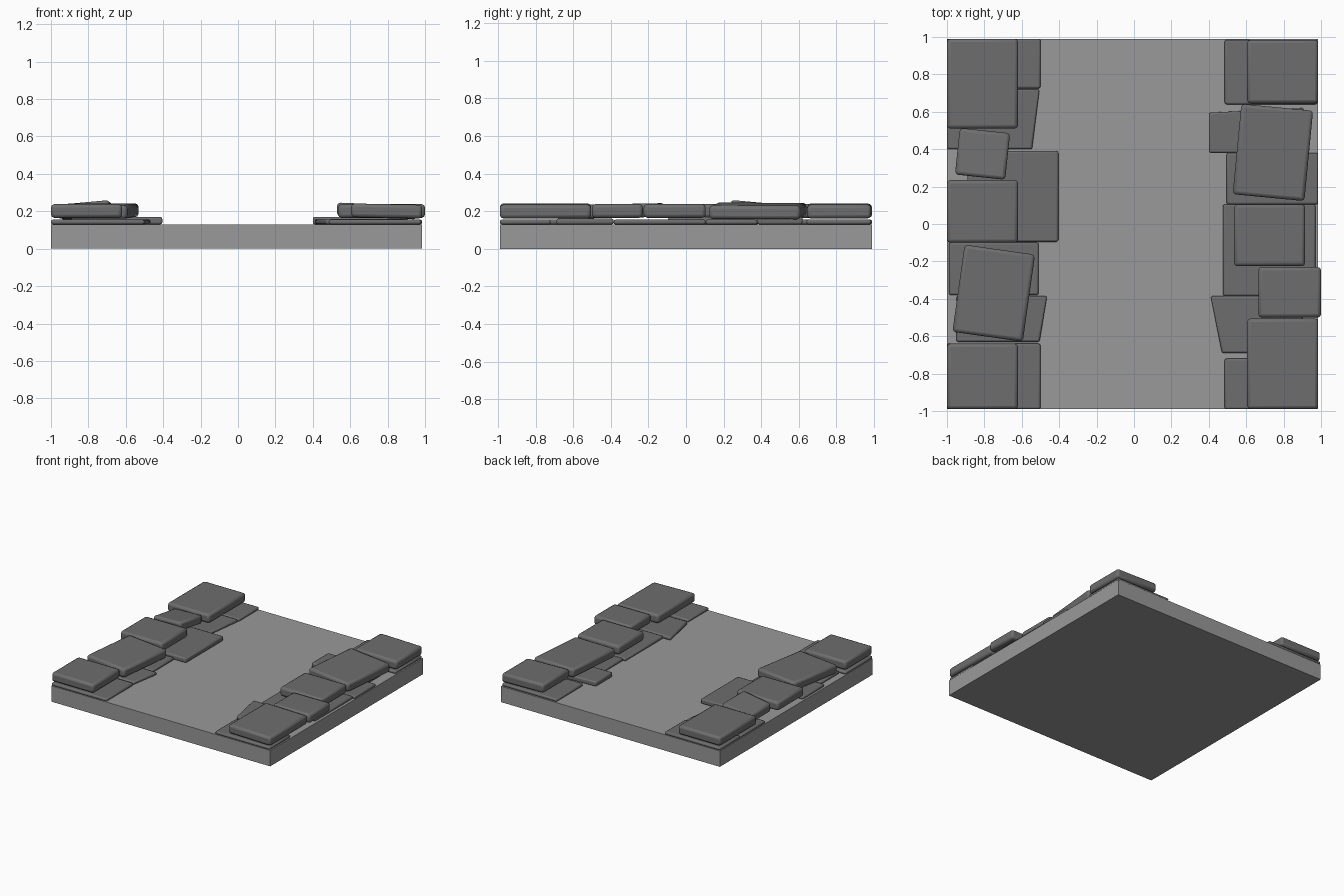
import bpy
import bmesh
from math import radians
from mathutils import Matrix

cube = bpy.data.objects.get("Cube")
if cube:
    bpy.data.objects.remove(cube)


def material(name, grey):
    mat = bpy.data.materials.new(name)
    mat.use_nodes = True
    colour = (grey, grey, grey, 1)
    mat.diffuse_color = colour
    mat.node_tree.nodes["Principled BSDF"].inputs["Base Color"].default_value = colour
    return mat


path_grey = material("path grey", 0.32)
stone_grey = material("stone grey", 0.155)


def block(name, mat, x, y, z, turn=0, tilt=(0, 0), slant=(0, 0), bevel=0.0):
    """Box between the x, y and z limits. turn: degrees about z; tilt: slope of
    the block along x and y; slant: shift of the inner edge (along x) and of
    the outer edge (along y) that gives a tapered outline."""
    centre = ((x[0] + x[1]) / 2, (y[0] + y[1]) / 2, (z[0] + z[1]) / 2)
    bm = bmesh.new()
    bmesh.ops.create_cube(bm, size=1)
    bmesh.ops.scale(bm, vec=(x[1] - x[0], y[1] - y[0], z[1] - z[0]), verts=bm.verts)
    inner = -1 if centre[0] > 0 else 1
    for v in bm.verts:
        if v.co.x * inner > 0 and v.co.y < 0:
            v.co.x += slant[0]
        if v.co.x * inner > 0 and v.co.y > 0:
            v.co.y += slant[1]
    bmesh.ops.rotate(bm, cent=(0, 0, 0), verts=bm.verts,
                     matrix=Matrix.Rotation(radians(turn), 3, "Z"))
    for v in bm.verts:
        v.co.z += v.co.x * tilt[0] + v.co.y * tilt[1]
    mesh = bpy.data.meshes.new(name)
    bm.to_mesh(mesh)
    bm.free()
    mesh.materials.append(mat)
    obj = bpy.data.objects.new(name, mesh)
    obj.location = centre
    bpy.context.collection.objects.link(obj)
    if bevel:
        mod = obj.modifiers.new("worn edges", "BEVEL")
        mod.width = bevel
        mod.segments = 2
        bpy.context.view_layer.objects.active = obj
        obj.select_set(True)
        bpy.ops.object.shade_smooth_by_angle(angle=radians(30))
        obj.select_set(False)
    return obj


# Ground slab
block("path_slab", path_grey, (-1, 0.985), (-0.99, 0.99), (0, 0.13))

# Thin lower stones: x limits, y limits, top, slant
LOW = {
    "right": [
        ((-1, -0.5), (-0.99, -0.64), 0.155, (0, 0)),
        ((-0.95, -0.465), (-0.63, -0.385), 0.155, (-0.04, 0)),
        ((-0.99, -0.51), (-0.38, -0.1), 0.155, (0, 0)),
        ((-0.89, -0.405), (-0.095, 0.39), 0.17, (0, 0)),
        ((-1, -0.505), (0.4, 0.72), 0.155, (-0.04, 0)),
        ((-1, -0.5), (0.725, 0.99), 0.155, (0, 0)),
    ],
    "left": [
        ((0.485, 0.98), (-0.99, -0.72), 0.155, (0, 0)),
        ((0.41, 0.9), (-0.69, -0.385), 0.16, (0.06, 0)),
        ((0.475, 0.97), (-0.385, 0.105), 0.155, (0, 0)),
        ((0.495, 0.985), (0.105, 0.38), 0.155, (0, 0)),
        ((0.4, 0.91), (0.38, 0.62), 0.17, (0, -0.025)),
        ((0.485, 0.98), (0.64, 0.985), 0.155, (0, 0)),
    ],
}

# Thick upper stones: x limits, y limits, turn, tilt
HIGH = {
    "right": [
        ((-1, -0.62), (-0.99, -0.64), 0, (0, 0)),
        ((-0.94, -0.56), (-0.605, -0.135), -8, (0, 0.02)),
        ((-1, -0.62), (-0.1, 0.235), 0, (0, 0)),
        ((-0.945, -0.675), (0.25, 0.5), -6, (0.08, -0.1)),
        ((-1, -0.62), (0.51, 0.99), 0, (0, 0)),
    ],
    "left": [
        ((0.605, 0.985), (-0.99, -0.505), 0, (-0.02, 0)),
        ((0.665, 1), (-0.5, -0.23), 0, (0, 0)),
        ((0.535, 0.915), (-0.225, 0.105), 0, (0, 0)),
        ((0.55, 0.935), (0.14, 0.625), -5.5, (-0.04, 0)),
        ((0.605, 0.985), (0.645, 0.985), 0, (-0.02, 0)),
    ],
}

for side in ("right", "left"):
    for i, (x, y, top, slant) in enumerate(LOW[side], 1):
        block(f"{side}_lower_stone_{i}", stone_grey, x, y, (0.13, top),
              slant=slant, bevel=0.01)
    for i, (x, y, turn, tilt) in enumerate(HIGH[side], 1):
        block(f"{side}_upper_stone_{i}", stone_grey, x, y, (0.165, 0.238),
              turn, tilt, bevel=0.018)
